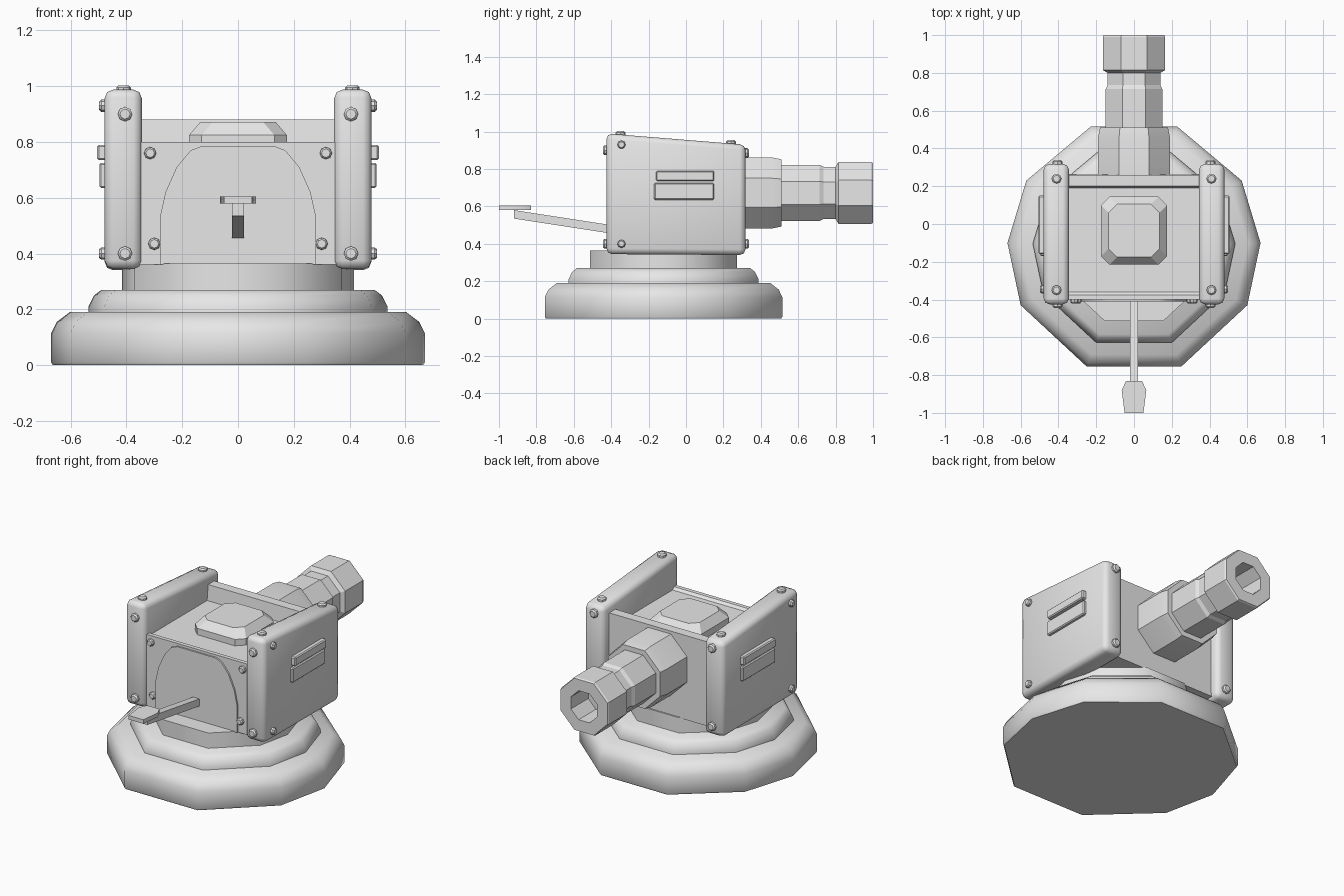
import bpy, bmesh, math
from mathutils import Vector

if "Cube" in bpy.data.objects:
    bpy.data.objects.remove(bpy.data.objects["Cube"], do_unlink=True)

grey = bpy.data.materials.new("plain_grey")
grey.use_nodes = True
grey.diffuse_color = (0.8, 0.8, 0.8, 1)
grey.node_tree.nodes["Principled BSDF"].inputs["Base Color"].default_value = (0.8, 0.8, 0.8, 1)


def loft(name, rings, bevel=0, segments=2, angle=35):
    """Skin a list of equal rings, cap both ends, optionally round the edges."""
    bm = bmesh.new()
    loops = [[bm.verts.new(p) for p in ring] for ring in rings]
    n = len(loops[0])
    for a, b in zip(loops, loops[1:]):
        for i in range(n):
            j = (i + 1) % n
            bm.faces.new((a[i], a[j], b[j], b[i]))
    bm.faces.new(loops[0][::-1])
    bm.faces.new(loops[-1])
    bmesh.ops.recalc_face_normals(bm, faces=bm.faces)
    if bevel:
        bmesh.ops.bevel(bm, geom=bm.edges[:], offset=bevel, segments=segments,
                        profile=0.5, affect='EDGES', clamp_overlap=True)
    mesh = bpy.data.meshes.new(name)
    bm.to_mesh(mesh)
    bm.free()
    mesh.materials.append(grey)
    ob = bpy.data.objects.new(name, mesh)
    bpy.context.collection.objects.link(ob)
    bpy.ops.object.select_all(action='DESELECT')
    ob.select_set(True)
    bpy.context.view_layer.objects.active = ob
    bpy.ops.object.shade_smooth_by_angle(angle=math.radians(angle))
    return ob


def side_prism(name, profile, x0, x1, **kw):
    """Extrude a (y, z) profile along x."""
    return loft(name, [[(x, y, z) for y, z in profile] for x in (x0, x1)], **kw)


def box(name, x0, x1, y0, y1, z0, z1, **kw):
    return side_prism(name, [(y0, z0), (y1, z0), (y1, z1), (y0, z1)], x0, x1, **kw)


def bolt(name, place, direction, radius=0.026, height=0.02):
    """Eight-sided domed bolt head, sunk slightly into its panel."""
    turn = Vector(direction).to_track_quat('Z', 'Y')
    rings = []
    for h, r in ((-0.02, 1), (height * 0.6, 1), (height, 0.7)):
        rings.append([Vector(place) + turn @ Vector((
            radius * r * math.cos(k * math.tau / 8), radius * r * math.sin(k * math.tau / 8), h))
            for k in range(8)])
    loft(name, rings)


# Stepped ten-sided base
half = [(0.25, -0.755), (0.6, -0.43), (0.67, -0.1), (0.57, 0.23), (0.23, 0.515)]
outline = half + [(-x, y) for x, y in reversed(half)]


def tier(name, steps):
    loft(name, [[(x * s, -0.12 + (y + 0.12) * s, z) for x, y in outline]
                for s, z in steps], angle=50)


tier("base_foot", [(0.99, 0), (1, 0.01), (1, 0.115), (0.97, 0.155), (0.90, 0.19)])
tier("base_step", [(0.80, 0.18), (0.80, 0.21), (0.77, 0.25), (0.73, 0.27)])
tier("turntable", [(0.62, 0.26), (0.62, 0.365)])

# Body: front panel, deck and raised rear wall in one section
side_prism("body", [(-0.40, 0.36), (-0.40, 0.80), (-0.375, 0.80), (-0.36, 0.785),
                    (0.19, 0.785), (0.20, 0.88), (0.26, 0.88), (0.265, 0.36)], -0.36, 0.36)

# Arched front shield
arch = [(0.28, 0.36), (0.28, 0.53), (0.26, 0.62), (0.22, 0.71), (0.17, 0.77), (0.13, 0.785)]
arch += [(-x, z) for x, z in reversed(arch)]
loft("front_shield", [[(x, y, z) for x, z in arch] for y in (-0.395, -0.41)])


# Chamfered roof hatch
def hatch_ring(inset, z, c=0.045):
    x, y0, y1 = 0.175 - inset, -0.215 + inset, 0.145 - inset
    return [(x, y0 + c, z), (x, y1 - c, z), (x - c, y1, z), (c - x, y1, z),
            (-x, y1 - c, z), (-x, y0 + c, z), (c - x, y0, z), (x - c, y0, z)]


loft("roof_hatch", [hatch_ring(0, 0.77), hatch_ring(0, 0.825), hatch_ring(0.04, 0.872)], angle=25)

# Side plates with slats and bolts
plate = [(-0.425, 0.345), (-0.425, 0.99), (0.318, 0.93), (0.318, 0.34)]
for s, side in ((1, "left"), (-1, "right")):
    side_prism(side + "_plate", plate, s * 0.345, s * 0.478, bevel=0.03, angle=50)
    box(side + "_lower_slat", s * 0.46, s * 0.497, -0.17, 0.15, 0.635, 0.725, bevel=0.006, segments=1)
    box(side + "_upper_slat", s * 0.46, s * 0.505, -0.16, 0.15, 0.735, 0.79, bevel=0.006, segments=1)
    for end, high, low, d in ((-0.425, 0.90, 0.40, -1), (0.318, 0.885, 0.40, 1)):
        for z in (high, low):
            bolt(side + "_plate_end_bolt", (s * 0.405, end, z), (0, d, 0))
    for y, z in ((-0.35, 0.983), (0.24, 0.935)):
        bolt(side + "_plate_top_bolt", (s * 0.41, y, z), (0, 0, 1))
    for z in (0.93, 0.40):
        bolt(side + "_plate_outer_bolt", (s * 0.478, -0.345, z), (s, 0, 0), 0.022)
    for x, z in ((0.315, 0.76), (0.30, 0.435)):
        bolt(side + "_front_panel_bolt", (s * x, -0.40, z), (0, -1, 0), 0.022)

# Eight-sided barrel with a hollow muzzle: (y, distance to flat)
barrel = [(0.22, 0.19), (0.46, 0.19), (0.51, 0.18), (0.51, 0.15), (0.715, 0.15),
          (0.735, 0.14), (0.80, 0.14), (0.815, 0.165), (0.99, 0.165), (1.0, 0.16),
          (1.0, 0.09), (0.83, 0.09)]
k8 = math.cos(math.pi / 8)
loft("barrel", [[(r / k8 * math.cos((i + 0.5) * math.tau / 8), y,
                  0.672 + r / k8 * math.sin((i + 0.5) * math.tau / 8))
                 for i in range(8)] for y, r in barrel], angle=20)

# Control lever and paddle
side_prism("lever", [(-0.40, 0.455), (-0.40, 0.50), (-0.92, 0.58), (-0.92, 0.535)], -0.022, 0.022)
paddle = [(-0.065, -0.88), (-0.05, -1), (0.05, -1), (0.065, -0.88), (0.042, -0.83), (-0.042, -0.83)]
loft("lever_paddle", [[(x, y, z) for x, y in paddle] for z in (0.58, 0.605)])
